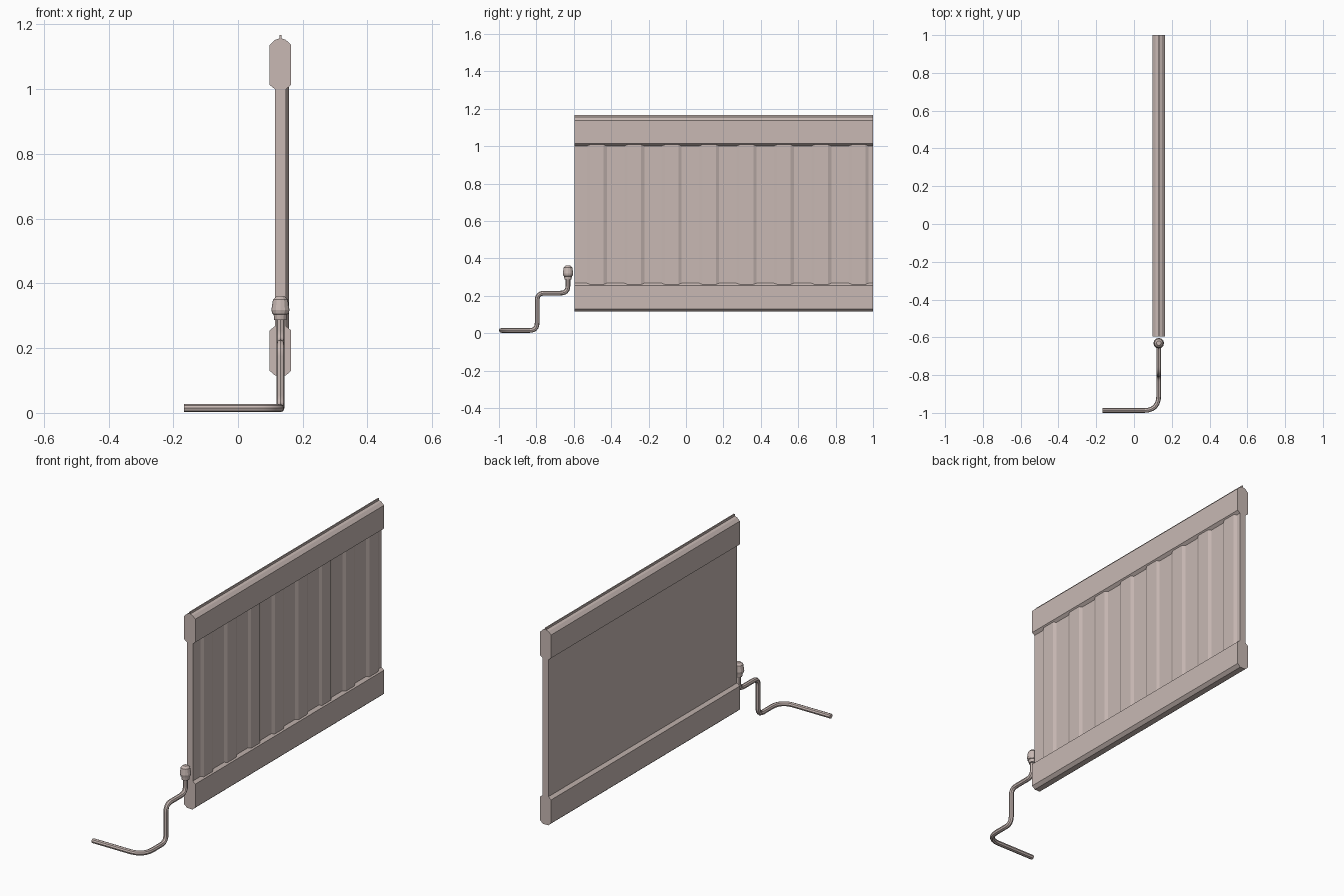
import bpy, bmesh
from mathutils import Vector

cube = bpy.data.objects.get("Cube")
if cube:
    bpy.data.objects.remove(cube, do_unlink=True)

enamel = bpy.data.materials.new("warm_grey_enamel")
enamel.use_nodes = True
colour = (0.58, 0.485, 0.456, 1)
enamel.diffuse_color = colour
enamel.node_tree.nodes["Principled BSDF"].inputs["Base Color"].default_value = colour

FRONT, BACK = -0.595, 1.0   # panel ends along y
CX = 0.131                  # centre plane of the radiator


def add_mesh(name, bm):
    bmesh.ops.recalc_face_normals(bm, faces=bm.faces)
    mesh = bpy.data.meshes.new(name)
    bm.to_mesh(mesh)
    bm.free()
    mesh.materials.append(enamel)
    obj = bpy.data.objects.new(name, mesh)
    bpy.context.collection.objects.link(obj)
    return obj


def prism(name, outline, sweep):
    """Extrude a closed outline of 3D points along a vector."""
    bm = bmesh.new()
    face = bm.faces.new([bm.verts.new(p) for p in outline])
    ext = bmesh.ops.extrude_face_region(bm, geom=[face], use_keep_orig=True)
    moved = [v for v in ext["geom"] if isinstance(v, bmesh.types.BMVert)]
    bmesh.ops.translate(bm, verts=moved, vec=sweep)
    return add_mesh(name, bm)


def rail(name, half_profile):
    """Bar along y, from a profile of (half width, z) mirrored about CX."""
    right = [(CX + w, FRONT, z) for w, z in half_profile]
    left = [(CX - w, FRONT, z) for w, z in reversed(half_profile)]
    prism(name, right + left, (0, BACK - FRONT, 0))


# Chamfered rails and the thin fin on top
rail("top_rail", [(0.017, 1.0), (0.033, 1.013), (0.033, 1.137), (0.017, 1.152), (0.006, 1.156)])
rail("bottom_rail", [(0.016, 0.115), (0.033, 0.13), (0.033, 0.255), (0.017, 0.268)])
rail("top_fin", [(0.003, 1.14), (0.003, 1.167)])

# Panel: flat on one side, eight shallow ridges on the other
INNER, OUTER, REAR = 0.149, 0.157, 0.114
outline = [(REAR, FRONT, 0.2), (INNER, FRONT, 0.2)]
for i in range(8):
    y = FRONT + 0.065 + 0.2 * i
    outline += [(x, y + d, 0.2) for x, d in
                ((INNER, 0), (OUTER, 0.017), (OUTER, 0.09), (INNER, 0.107))]
outline += [(INNER, BACK, 0.2), (REAR, BACK, 0.2)]
prism("ridged_panel", outline, (0, 0, 0.85))


def rounded_path(points, radii, steps=6):
    """Polyline with its inner corners rounded."""
    pts = [Vector(p) for p in points]
    path = [pts[0]]
    for a, b, c, r in zip(pts, pts[1:], pts[2:], radii):
        p = b + (a - b).normalized() * r
        q = b + (c - b).normalized() * r
        for k in range(steps + 1):
            t = k / steps
            path.append(p * (1 - t) ** 2 + b * 2 * t * (1 - t) + q * t * t)
    return path + [pts[-1]]


# Supply pipe
VY = -0.631
path = rounded_path(
    [(-0.167, -0.9875, 0.0145), (CX, -0.9875, 0.0145), (CX, -0.796, 0.0145),
     (CX, -0.796, 0.214), (CX, VY, 0.214), (CX, VY, 0.3)],
    [0.08, 0.04, 0.04, 0.04])
curve = bpy.data.curves.new("supply_pipe", "CURVE")
curve.dimensions = "3D"
curve.bevel_depth = 0.0125
curve.bevel_resolution = 2
curve.use_fill_caps = True
spline = curve.splines.new("POLY")
spline.points.add(len(path) - 1)
for point, co in zip(spline.points, path):
    point.co = (*co, 1)
curve.materials.append(enamel)
pipe = bpy.data.objects.new("supply_pipe", curve)
bpy.context.collection.objects.link(pipe)

# Valve head, lathed from stacked rings
bm = bmesh.new()
rings = []
for r, z in [(0.019, 0.287), (0.021, 0.304), (0.025, 0.306), (0.028, 0.318),
             (0.023, 0.35), (0.012, 0.361)]:
    ring = bmesh.ops.create_circle(bm, segments=12, radius=r)["verts"]
    bmesh.ops.translate(bm, verts=ring, vec=(CX, VY, z))
    rings.append(ring)
for low, high in zip(rings, rings[1:]):
    for i in range(12):
        j = (i + 1) % 12
        bm.faces.new((low[i], low[j], high[j], high[i]))
bm.faces.new(rings[0])
bm.faces.new(rings[-1])
valve = add_mesh("valve_head", bm)

# Smooth the round parts, keeping their sharp edges
bpy.ops.object.select_all(action="DESELECT")
pipe.select_set(True)
bpy.context.view_layer.objects.active = pipe
bpy.ops.object.convert(target="MESH")
pipe = bpy.context.view_layer.objects.active
pipe.select_set(True)
bpy.ops.object.shade_smooth_by_angle(angle=0.6)
